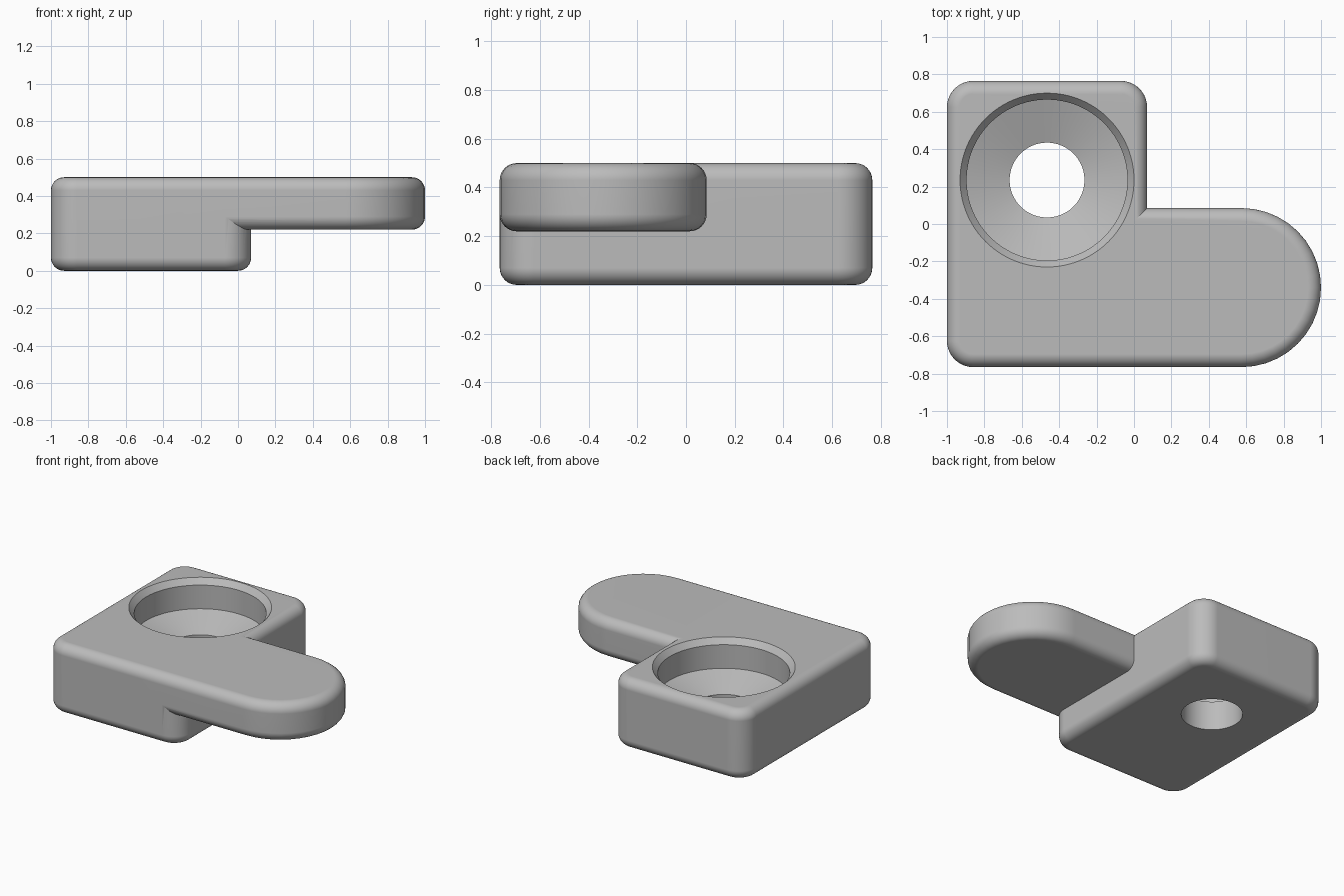
import bpy, bmesh, math

cube = bpy.data.objects.get("Cube")
if cube:
    bpy.data.objects.remove(cube, do_unlink=True)

TOP = 0.5
FILLET = 0.07
STEPS = 8

grey = bpy.data.materials.new("plain grey")
grey.use_nodes = True
colour = (0.5, 0.5, 0.5, 1)
grey.diffuse_color = colour
grey.node_tree.nodes["Principled BSDF"].inputs["Base Color"].default_value = colour


def loft(name, rings):
    """Closed solid through a stack of equal-length rings, bottom to top."""
    bm = bmesh.new()
    loops = [[bm.verts.new(p) for p in ring] for ring in rings]
    n = len(loops[0])
    for low, high in zip(loops, loops[1:]):
        for i in range(n):
            j = (i + 1) % n
            bm.faces.new((low[i], low[j], high[j], high[i]))
    bm.faces.new(loops[0][::-1])
    bm.faces.new(loops[-1])
    bmesh.ops.recalc_face_normals(bm, faces=bm.faces)
    mesh = bpy.data.meshes.new(name)
    bm.to_mesh(mesh)
    bm.free()
    mesh.materials.append(grey)
    obj = bpy.data.objects.new(name, mesh)
    bpy.context.collection.objects.link(obj)
    return obj


def rounded_slab(name, arcs, z0, z1):
    """Slab whose outline is a chain of arcs (x, y, radius, start, sweep)."""
    def ring(inset, z):
        points = []
        for x, y, r, start, sweep in arcs:
            count = sweep // 9
            for k in range(count + 1):
                a = math.radians(start + sweep * k / count)
                points.append((x + (r - inset) * math.cos(a),
                               y + (r - inset) * math.sin(a), z))
        return points

    quarter = [math.pi / 2 * k / STEPS for k in range(STEPS + 1)]
    steps = [(FILLET * (1 - math.sin(a)), FILLET * (1 - math.cos(a))) for a in quarter]
    rings = [ring(d, z0 + h) for d, h in steps]
    rings += [ring(d, z1 - h) for d, h in reversed(steps)]
    return loft(name, rings)


def combine(target, other, operation):
    mod = target.modifiers.new(operation.title(), "BOOLEAN")
    mod.operation = operation
    mod.solver = "EXACT"
    mod.object = other
    bpy.context.view_layer.objects.active = target
    bpy.ops.object.modifier_apply(modifier=mod.name)
    bpy.data.objects.remove(other, do_unlink=True)


# Thick block with rounded corners
R = 0.14
left, right, front, back = -1 + R, 0.07 - R, -0.765 + R, 0.765 - R
body = rounded_slab("clip_body", [
    (right, back, R, 0, 90), (left, back, R, 90, 90),
    (left, front, R, 180, 90), (right, front, R, 270, 90)], 0, TOP)

# Thin arm with a half-round end
END = 0.425
mid = -0.765 + END
arm = rounded_slab("arm", [
    (1 - END, mid, END, -90, 180),
    (-0.3, mid + END - R, R, 90, 90), (-0.3, front, R, 180, 90)], 0.22, TOP)
combine(body, arm, "UNION")

# Chamfered recess with a conical floor and a through hole
profile = [(0.2, -0.1), (0.2, 0.21), (0.43, 0.29), (0.43, 0.46),
           (0.465, TOP), (0.465, 0.6)]
turn = [math.tau * k / 96 for k in range(96)]
cutter = loft("screw_recess_cutter", [
    [(-0.465 + r * math.cos(a), 0.235 + r * math.sin(a), z) for a in turn]
    for r, z in profile])
cutter.hide_render = True
combine(body, cutter, "DIFFERENCE")

# Smooth fillets, crisp recess edges
bpy.ops.object.select_all(action="DESELECT")
body.select_set(True)
bpy.context.view_layer.objects.active = body
bpy.ops.object.shade_smooth_by_angle(angle=math.radians(15))
weighted = body.modifiers.new("Weighted normals", "WEIGHTED_NORMAL")
weighted.keep_sharp = True
